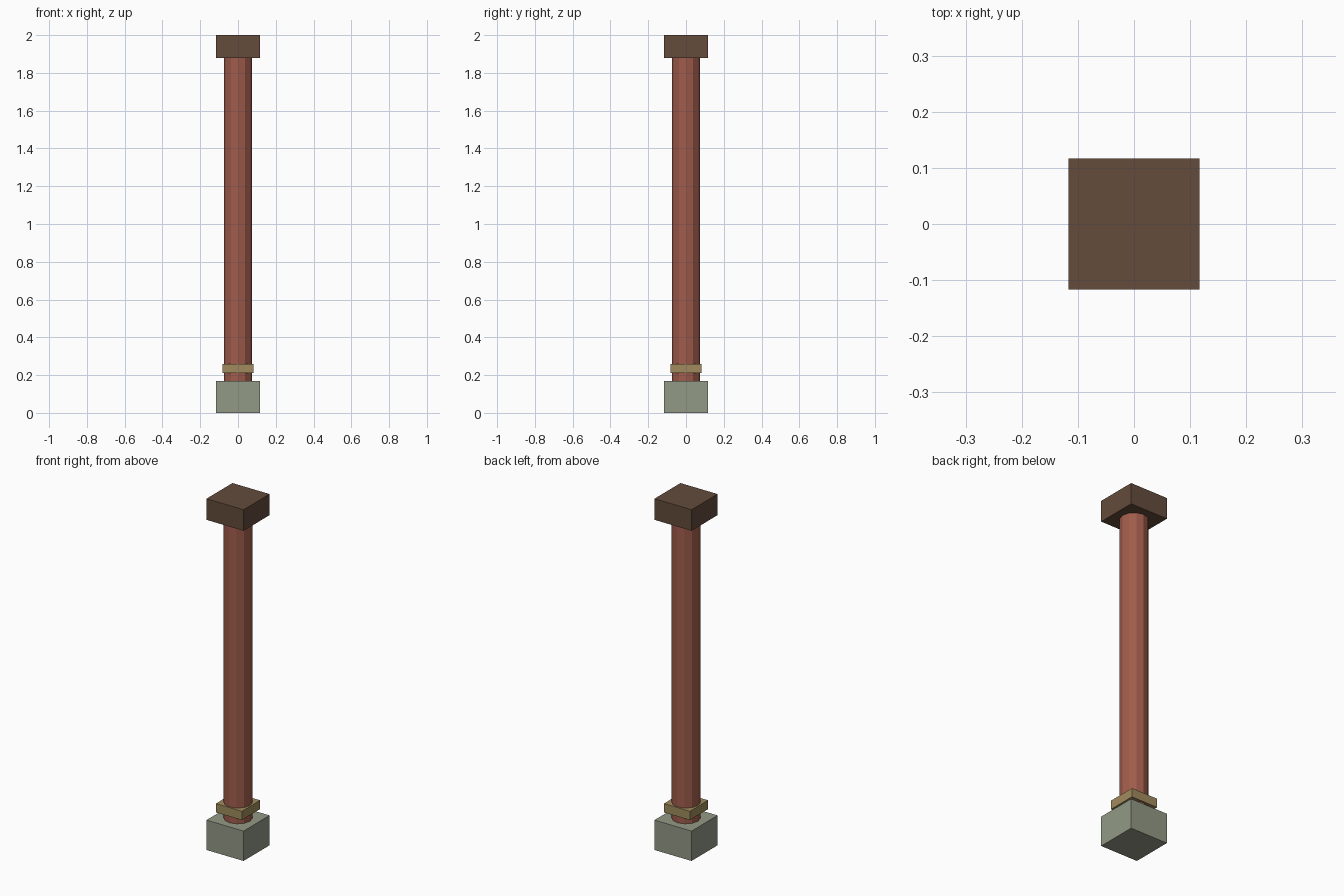
import bpy

if "Cube" in bpy.data.objects:
    bpy.data.objects.remove(bpy.data.objects["Cube"])


def paint(obj, name, rgb):
    mat = bpy.data.materials.new(name)
    mat.diffuse_color = (*rgb, 1.0)
    mat.use_nodes = True
    mat.node_tree.nodes["Principled BSDF"].inputs["Base Color"].default_value = mat.diffuse_color
    obj.data.materials.append(mat)


def block(name, width, z0, z1, rgb):
    """Square block centred on the column axis, spanning z0 to z1."""
    bpy.ops.mesh.primitive_cube_add(size=1, location=(0, 0, (z0 + z1) / 2))
    obj = bpy.context.object
    obj.name = name
    obj.scale = (width, width, z1 - z0)
    bpy.ops.object.transform_apply(location=False, rotation=False, scale=True)
    paint(obj, name + "_colour", rgb)


# Stone base, brass collar and dark wooden cap
block("stone_base", 0.234, 0.0, 0.17, (0.29, 0.32, 0.24))
block("collar", 0.164, 0.21, 0.26, (0.35, 0.26, 0.11))
block("cap", 0.234, 1.88, 2.0, (0.127, 0.072, 0.045))

# Twelve-sided shaft between base and cap
bpy.ops.mesh.primitive_cylinder_add(vertices=12, radius=0.075, depth=1.71,
                                    location=(0, 0, 1.025))
shaft = bpy.context.object
shaft.name = "shaft"
paint(shaft, "shaft_colour", (0.35, 0.107, 0.072))
